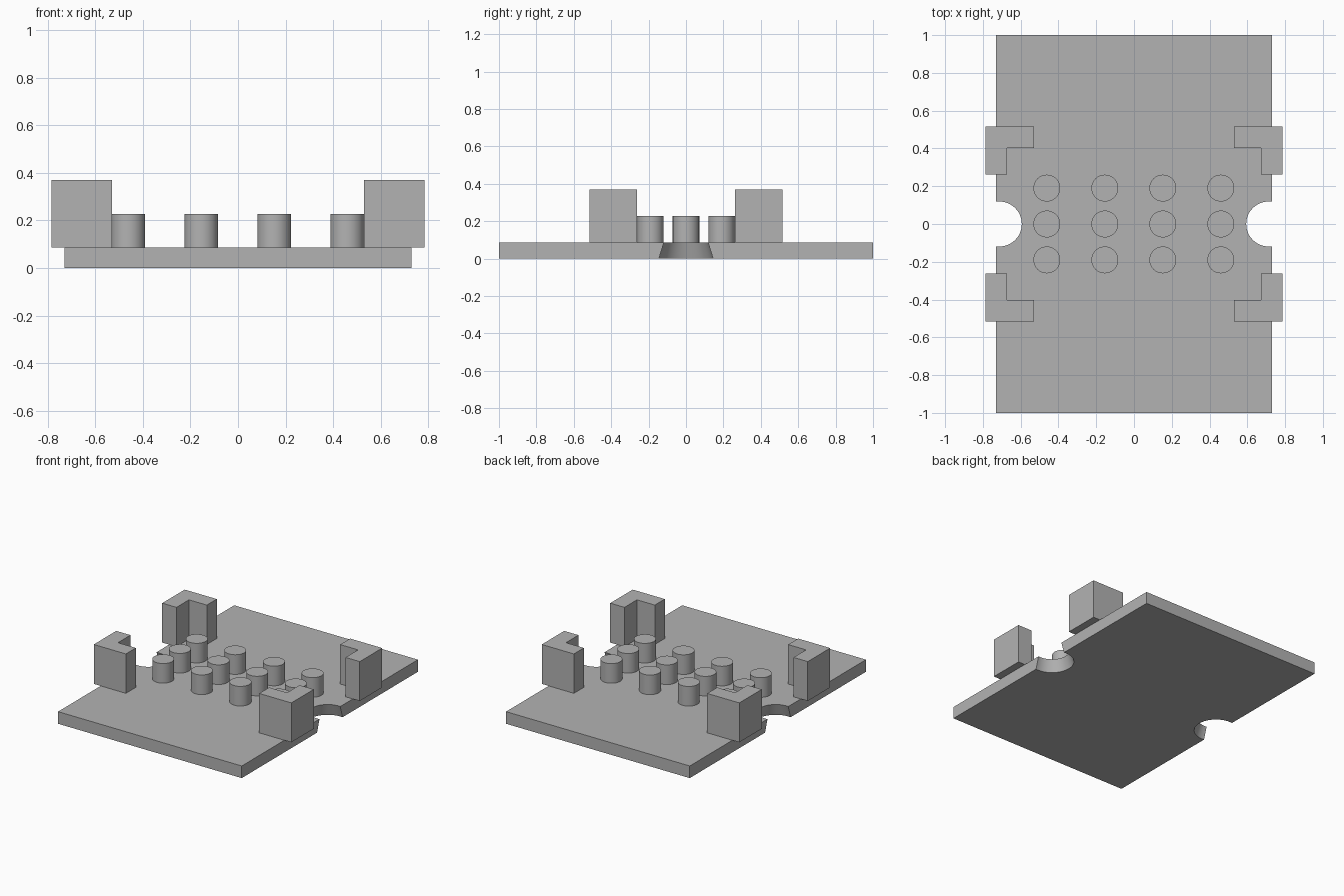
import bpy, bmesh, math

cube = bpy.data.objects.get("Cube")
if cube:
    bpy.data.objects.remove(cube, do_unlink=True)

grey = bpy.data.materials.new("plain_grey")
grey.use_nodes = True
grey.diffuse_color = (0.45, 0.45, 0.45, 1)
grey.node_tree.nodes["Principled BSDF"].inputs["Base Color"].default_value = (0.45, 0.45, 0.45, 1)

BASE_TOP = 0.087


def loft(name, lower, upper, z0, z1, smooth=False):
    """Solid between two matching outlines at two heights."""
    bm = bmesh.new()
    low = [bm.verts.new((x, y, z0)) for x, y in lower]
    high = [bm.verts.new((x, y, z1)) for x, y in upper]
    bm.faces.new(low[::-1])
    bm.faces.new(high)
    n = len(low)
    for i in range(n):
        j = (i + 1) % n
        bm.faces.new((low[i], low[j], high[j], high[i]))
    bmesh.ops.recalc_face_normals(bm, faces=bm.faces)
    mesh = bpy.data.meshes.new(name)
    bm.to_mesh(mesh)
    bm.free()
    mesh.materials.append(grey)
    obj = bpy.data.objects.new(name, mesh)
    bpy.context.collection.objects.link(obj)
    if smooth:
        bpy.ops.object.select_all(action='DESELECT')
        obj.select_set(True)
        bpy.context.view_layer.objects.active = obj
        bpy.ops.object.shade_smooth_by_angle(angle=math.radians(30))
    return obj


def plate_outline(radius, half_x=0.73, centre=0.713, steps=32):
    """Rectangle with a round notch in each long side."""
    start = math.acos((half_x - centre) / radius)
    half = [(half_x, -1)]
    for i in range(steps + 1):
        a = -start - i * (2 * math.pi - 2 * start) / steps
        half.append((centre + radius * math.cos(a), radius * math.sin(a)))
    half.append((half_x, 1))
    return half + [(-x, -y) for x, y in half]


# Base plate, its notches flaring towards the bottom
loft("base_plate", plate_outline(0.146), plate_outline(0.119), 0, BASE_TOP, True)

# L-shaped corner brackets overhanging the plate sides
bracket = [(0.53, 0.516), (0.53, 0.403), (0.672, 0.403),
           (0.672, 0.261), (0.785, 0.261), (0.785, 0.516)]
for sx, side in ((1, "left"), (-1, "right")):
    for sy, end in ((1, "back"), (-1, "front")):
        outline = [(sx * x, sy * y) for x, y in bracket]
        if sx * sy > 0:
            outline.reverse()
        loft(f"corner_bracket_{end}_{side}", outline, outline, BASE_TOP, 0.37)

# Grid of round pegs
for col in range(4):
    for row in range(3):
        cx, cy = (col - 1.5) * 0.307 - 0.001, (row - 1) * 0.19
        ring = [(cx + 0.071 * math.cos(a), cy + 0.071 * math.sin(a))
                for a in (math.tau * i / 48 for i in range(48))]
        loft(f"peg_{row + 1}_{col + 1}", ring, ring, BASE_TOP, 0.228, True)
